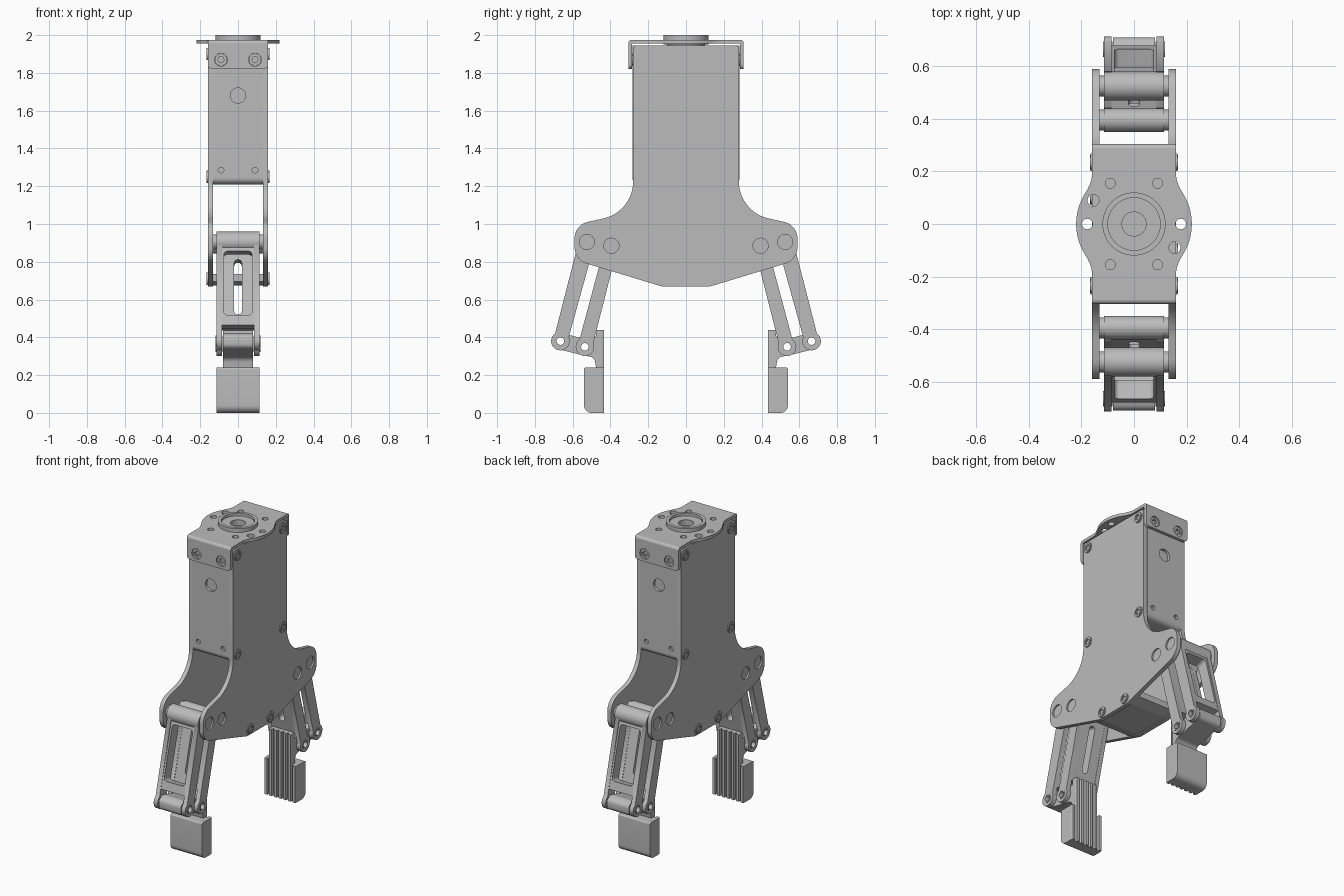
import bpy
import bmesh
from math import sin, cos, tan, pi, radians, atan2, hypot
from mathutils import Matrix, Vector

cube = bpy.data.objects.get("Cube")
if cube:
    bpy.data.objects.remove(cube, do_unlink=True)

grey = bpy.data.materials.new("machined grey")
grey.use_nodes = True
GREY = (0.5, 0.5, 0.5, 1)
grey.diffuse_color = GREY
for node in grey.node_tree.nodes:
    if node.type == 'BSDF_PRINCIPLED':
        node.inputs["Base Color"].default_value = GREY

PLANES = {'x': ((0, 1, 0), (0, 0, 1)), 'y': ((1, 0, 0), (0, 0, 1)), 'z': ((1, 0, 0), (0, 1, 0))}
AXES = {'x': Vector((1, 0, 0)), 'y': Vector((0, 1, 0)), 'z': Vector((0, 0, 1))}
parts = []


def arc(cx, cy, r, start=0, end=360, n=32):
    full = end - start == 360
    steps = n if full else n + 1
    return [(cx + r * cos(radians(start + (end - start) * i / n)),
             cy + r * sin(radians(start + (end - start) * i / n))) for i in range(steps)]


def rounded(corners, n=10):
    """Polygon from (x, y, radius) corners, each replaced by an arc."""
    out = []
    for i, (x, y, r) in enumerate(corners):
        p = Vector((x, y))
        if not r:
            out.append((x, y))
            continue
        a = (Vector(corners[i - 1][:2]) - p).normalized()
        b = (Vector(corners[(i + 1) % len(corners)][:2]) - p).normalized()
        half = a.angle(b) / 2
        c = p + (a + b).normalized() * (r / sin(half))
        v0 = p + a * (r / tan(half)) - c
        v1 = p + b * (r / tan(half)) - c
        sweep = v0.x * v1.y - v0.y * v1.x
        turn = atan2(sweep, v0.dot(v1))
        for k in range(n + 1):
            t = turn * k / n
            out.append((c.x + v0.x * cos(t) - v0.y * sin(t), c.y + v0.x * sin(t) + v0.y * cos(t)))
    return out


def box(a, b, c, d, r=0):
    return rounded([(a, c, r), (b, c, r), (b, d, r), (a, d, r)])


def mirrored(half):
    return half + [(-x, y, r) for x, y, r in reversed(half)]


def add(name, mesh):
    ob = bpy.data.objects.new(name, mesh)
    bpy.context.collection.objects.link(ob)
    parts.append(ob)
    return ob


def slab(name, axis, lo, hi, outline, holes=(), frame=Matrix()):
    """Outline with holes, extruded along an axis from lo to hi."""
    curve = bpy.data.curves.new(name, 'CURVE')
    curve.dimensions = '2D'
    curve.fill_mode = 'BOTH'
    curve.extrude = abs(hi - lo) / 2
    for loop in [outline, *holes]:
        spline = curve.splines.new('POLY')
        spline.points.add(len(loop) - 1)
        for point, (x, y) in zip(spline.points, loop):
            point.co = (x, y, 0, 1)
        spline.use_cyclic_u = True
    temp = bpy.data.objects.new("temp", curve)
    bpy.context.collection.objects.link(temp)
    bpy.context.view_layer.update()
    mesh = bpy.data.meshes.new_from_object(temp.evaluated_get(bpy.context.evaluated_depsgraph_get()))
    bpy.data.objects.remove(temp, do_unlink=True)
    bpy.data.curves.remove(curve)
    u, v = (Vector(w) for w in PLANES[axis])
    basis = Matrix((u, v, u.cross(v))).transposed().to_4x4()
    mesh.transform(frame @ Matrix.Translation(AXES[axis] * (lo + hi) / 2) @ basis)
    bm = bmesh.new()
    bm.from_mesh(mesh)
    bmesh.ops.remove_doubles(bm, verts=bm.verts, dist=0.00005)
    bmesh.ops.recalc_face_normals(bm, faces=bm.faces)
    bm.to_mesh(mesh)
    bm.free()
    mesh.name = name
    mesh.materials.clear()
    mesh.materials.append(grey)
    return add(name, mesh)


def screw(name, axis, at, level, side, height=0.006):
    slab(name, axis, side * level, side * (level + height), arc(*at, 0.033), [arc(*at, 0.017, n=6)])
    slab(name + "_rim", axis, side * level, side * (level + height + 0.002),
         arc(*at, 0.028), [arc(*at, 0.021)])


# Side plates with pivot holes and screws
plate = rounded(mirrored([(0.28, 1.945, 0.02), (0.28, 1.065, 0.2), (0.59, 0.995, 0.09),
                          (0.59, 0.81, 0.09), (0.13, 0.67, 0.03)]), 14)
OUTER, INNER = (0.525, 0.905), (0.395, 0.885)
pivots = [arc(s * y, z, 0.04) for s in (1, -1) for y, z in (OUTER, INNER)]
for s, side in ((1, "left"), (-1, "right")):
    slab(side + "_side_plate", 'x', s * 0.132, s * 0.16, plate, pivots)
    for y, z in ((0.235, 1.9), (0.235, 1.25), (0.105, 0.71)):
        for t in (1, -1):
            screw(side + "_plate_screw", 'x', (t * y, z), 0.16, s)

# Central housing, its end panels and the lower spacer
slab("housing_core", 'x', -0.132, 0.132, box(-0.266, 0.266, 1.24, 1.945))
slab("housing_base", 'x', -0.132, 0.132,
     rounded(mirrored([(0.284, 1.25, 0), (0.284, 1.21, 0.035)])))
slab("lower_spacer", 'x', -0.132, 0.132,
     rounded(mirrored([(0.2, 0.735, 0), (0.2, 0.695, 0), (0.13, 0.675, 0.02)])))

# Top bracket: plate, bends and flanges
for s, end in ((1, "back"), (-1, "front")):
    slab(end + "_panel", 'y', s * 0.266, s * 0.284, box(-0.132, 0.132, 1.25, 1.945),
         [arc(0, 1.68, 0.04), arc(0.09, 1.285, 0.015), arc(-0.09, 1.285, 0.015)])
    slab(end + "_flange", 'y', s * 0.285, s * 0.305,
         rounded([(-0.16, 1.82, 0.025), (0.16, 1.82, 0.025), (0.16, 1.957, 0), (-0.16, 1.957, 0)]),
         [arc(t * 0.09, 1.87, 0.034) for t in (1, -1)])
    slab(end + "_bend", 'x', -0.16, 0.16,
         rounded([(s * 0.285, 1.955, 0), (s * 0.305, 1.955, 0),
                  (s * 0.305, 1.975, 0.018), (s * 0.285, 1.975, 0)]))
    for t in (1, -1):
        screw(end + "_flange_screw", 'y', (t * 0.09, 1.87), 0.284, s, 0.012)

right_edge = [(0.16, -0.285, 0), (0.16, -0.17, 0.1)]
right_edge += [(x, y, 0) for x, y in arc(0, 0, 0.22, -36, 36)]
right_edge += [(0.16, 0.17, 0.1), (0.16, 0.285, 0)]
bolt_holes = [arc(s * 0.09, t * 0.155, 0.019) for s in (1, -1) for t in (1, -1)]
bolt_holes += [arc(s * 0.155, s * -0.09, 0.022) for s in (1, -1)]
bolt_holes += [arc(s * 0.178, 0, 0.02) for s in (1, -1)]
slab("bracket_plate", 'z', 1.955, 1.975, rounded(mirrored(right_edge)),
     bolt_holes + [arc(0, 0, 0.105, n=48)])
slab("mount_ring", 'z', 1.95, 2.0, arc(0, 0, 0.12, n=48), [arc(0, 0, 0.1, n=48)])
slab("mount_floor", 'z', 1.945, 1.982, arc(0, 0, 0.1, n=48), [arc(0, 0, 0.046)])

# One gripper finger at the back
first = len(parts)
LOWER_OUTER, LOWER_INNER = (0.665, 0.38), (0.535, 0.35)


def link(name, top, bottom, hub, window, web_end, depth):
    dy, dz = bottom[0] - top[0], top[1] - bottom[1]
    length = hypot(dy, dz)
    frame = Matrix.Translation((0, *top)) @ Matrix.Rotation(atan2(dy, dz), 4, 'X')
    rail = arc(0, 0, hub, -40, 220, 20) + arc(0, -length, 0.049, 140, 400, 20)
    for s in (1, -1):
        slab(name + "_rail", 'x', s * 0.086, s * 0.115, rail, [arc(0, -length, 0.021)], frame)
        slab(name + "_bushing", 'x', s * 0.082, s * 0.118, arc(0, -length, 0.029),
             [arc(0, -length, 0.02)], frame)
    slab(name + "_hub", 'x', -0.086, 0.086, arc(0, 0, hub), (), frame)
    slab(name + "_web", 'y', -depth, depth, box(-0.088, 0.088, -web_end, -0.005), [window], frame)
    slab(name + "_pin", 'x', -0.15, 0.15, arc(*top, 0.04))


link("outer_link", OUTER, LOWER_OUTER, 0.055, box(-0.075, 0.075, -0.41, -0.06, 0.02), 0.465, 0.036)
link("inner_link", INNER, LOWER_INNER, 0.045, box(-0.02, 0.02, -0.385, -0.085, 0.019), 0.455, 0.034)

knuckle = rounded([(0.45, 0.44, 0), (0.475, 0.44, 0), (0.478, 0.4, 0.01), (0.54, 0.392, 0.03),
                   (0.665, 0.425, 0.02), (0.71, 0.41, 0.03), (0.71, 0.342, 0.03),
                   (0.66, 0.333, 0.02), (0.54, 0.303, 0.02), (0.485, 0.295, 0.035),
                   (0.475, 0.23, 0), (0.45, 0.23, 0)], 6)
slab("knuckle", 'x', -0.08, 0.08, knuckle, [arc(*LOWER_OUTER, 0.02), arc(*LOWER_INNER, 0.02)])
slab("fingertip", 'x', -0.115, 0.115,
     rounded([(0.45, 0, 0), (0.54, 0, 0.04), (0.54, 0.24, 0.01), (0.45, 0.24, 0)]))
for i in range(-3, 4):
    x = i * 0.0343
    top = 0.24 if abs(i) == 3 else 0.44
    slab("grip_ridge", 'z', 0, top,
         [(x - 0.012, 0.451), (x + 0.012, 0.451), (x + 0.009, 0.435), (x - 0.009, 0.435)])

# Matching finger at the front
for ob in parts[first:]:
    twin = ob.data.copy()
    twin.transform(Matrix.Rotation(pi, 4, 'Z'))
    add("front_" + ob.name.split(".")[0], twin)
    ob.name = "back_" + ob.name.split(".")[0]

bpy.ops.object.select_all(action='DESELECT')
for ob in parts:
    ob.select_set(True)
bpy.context.view_layer.objects.active = parts[0]
bpy.ops.object.shade_smooth_by_angle(angle=radians(35))
